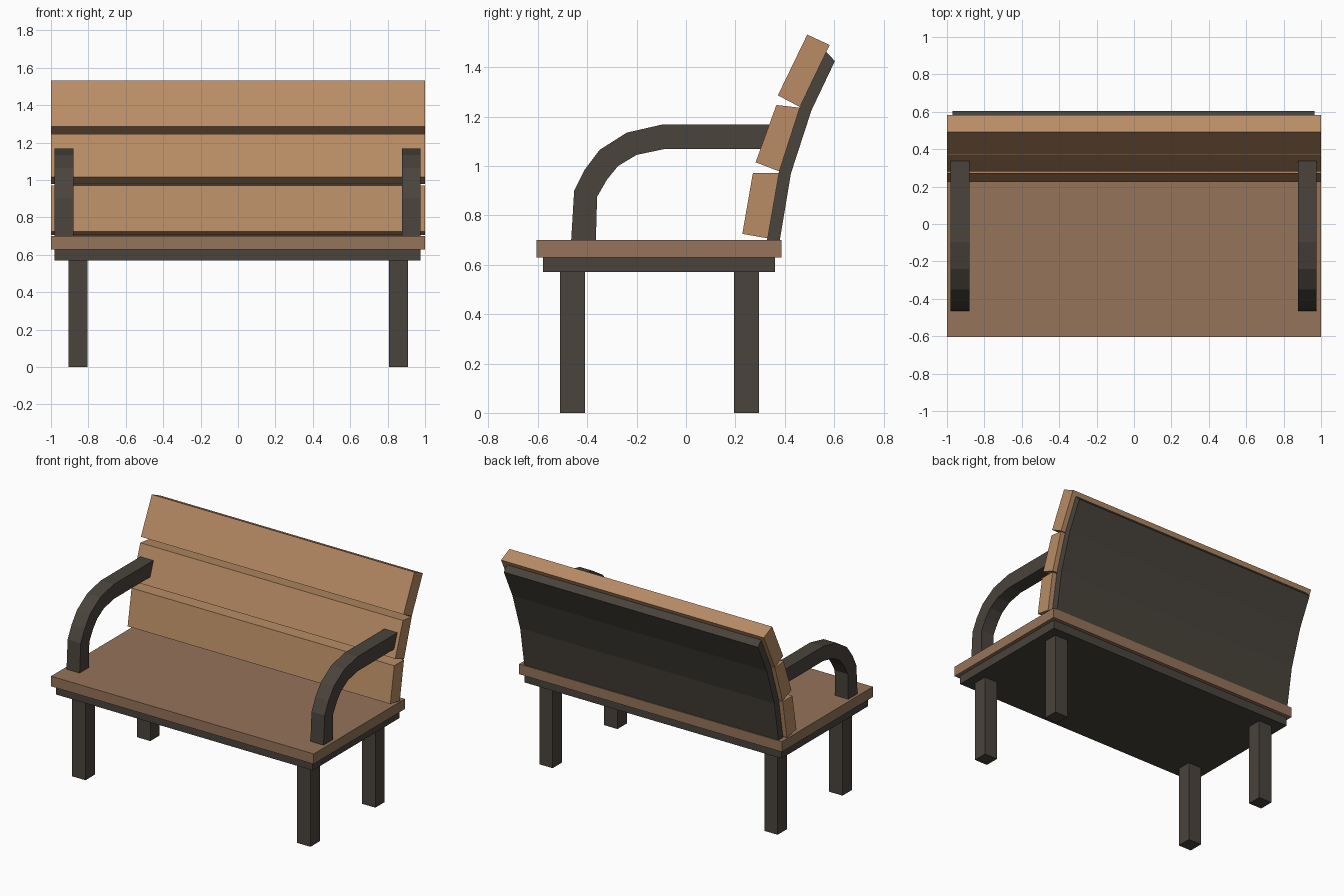
import bpy, bmesh

if "Cube" in bpy.data.objects:
    bpy.data.objects.remove(bpy.data.objects["Cube"])


def material(name, rgb):
    m = bpy.data.materials.new(name)
    m.diffuse_color = (*rgb, 1)
    m.use_nodes = True
    m.node_tree.nodes["Principled BSDF"].inputs["Base Color"].default_value = m.diffuse_color
    return m


LIGHT_WOOD = material("light wood", (0.48, 0.265, 0.13))
BROWN_WOOD = material("brown wood", (0.30, 0.172, 0.102))
DARK_METAL = material("dark metal", (0.067, 0.057, 0.045))


def extrude_x(name, profile, x0, x1, mat):
    """Extrude a closed (y, z) outline from x0 to x1."""
    bm = bmesh.new()
    face = bm.faces.new([bm.verts.new((x0, y, z)) for y, z in profile])
    ext = bmesh.ops.extrude_face_region(bm, geom=[face])["geom"]
    bmesh.ops.translate(bm, vec=(x1 - x0, 0, 0),
                        verts=[v for v in ext if isinstance(v, bmesh.types.BMVert)])
    bmesh.ops.recalc_face_normals(bm, faces=bm.faces)
    mesh = bpy.data.meshes.new(name)
    bm.to_mesh(mesh)
    bm.free()
    mesh.materials.append(mat)
    obj = bpy.data.objects.new(name, mesh)
    bpy.context.collection.objects.link(obj)
    return obj


def box(name, x0, x1, y0, y1, z0, z1, mat):
    return extrude_x(name, [(y0, z0), (y1, z0), (y1, z1), (y0, z1)], x0, x1, mat)


# Seat board and the frame under it
box("seat", -1, 1, -0.605, 0.386, 0.63, 0.70, BROWN_WOOD)
box("seat_frame", -0.98, 0.975, -0.58, 0.361, 0.57, 0.63, DARK_METAL)

# Four legs
for side, x in (("left", -0.905), ("right", 0.808)):
    for end, y in (("front", -0.51), ("back", 0.195)):
        box(f"{end}_{side}_leg", x, x + 0.101, y, y + 0.101, 0, 0.57, DARK_METAL)

# Curved back panel
panel_front = [(0.328, 0.70), (0.376, 0.975), (0.46, 1.236), (0.568, 1.462)]
panel_back = [(0.603, 1.425), (0.508, 1.225), (0.425, 0.97), (0.38, 0.70)]
extrude_x("back_panel", panel_front + panel_back, -0.97, 0.965, DARK_METAL)

# Three backrest planks, each turned to follow the panel
planks = {
    "lower_plank": [(0.228, 0.725), (0.331, 0.707), (0.377, 0.972), (0.271, 0.972)],
    "middle_plank": [(0.282, 1.015), (0.378, 0.978), (0.461, 1.236), (0.366, 1.247)],
    "upper_plank": [(0.372, 1.286), (0.461, 1.239), (0.582, 1.490), (0.491, 1.532)],
}
for name, outline in planks.items():
    extrude_x(name, outline, -1, 1, LIGHT_WOOD)

# Bent armrests
arm_outer = [(-0.465, 0.70), (-0.453, 0.90), (-0.41, 0.985), (-0.35, 1.065),
             (-0.24, 1.135), (-0.095, 1.168), (0.345, 1.168)]
arm_inner = [(0.345, 1.068), (-0.09, 1.068), (-0.20, 1.045), (-0.275, 1.0),
             (-0.32, 0.945), (-0.36, 0.875), (-0.365, 0.70)]
for side, x in (("left", -0.98), ("right", 0.877)):
    extrude_x(f"{side}_armrest", arm_outer + arm_inner, x, x + 0.1, DARK_METAL)
